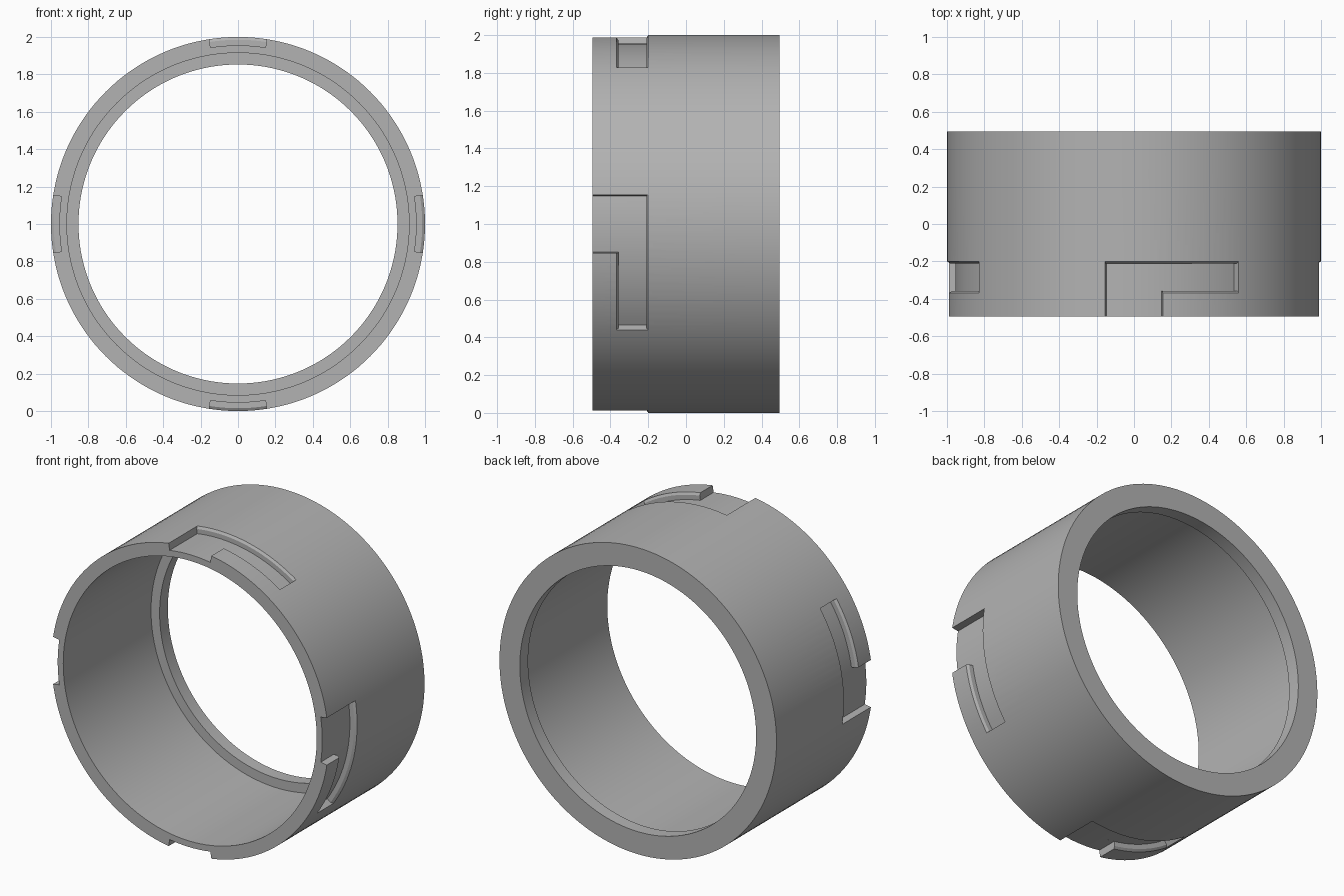
import bpy, bmesh, math

if "Cube" in bpy.data.objects:
    bpy.data.objects.remove(bpy.data.objects["Cube"])

SEG = 144
R_OUT, R_BORE, R_LIP = 1.0, 0.915, 0.853
Y0, Y1, Y_LIP = -0.495, 0.495, 0.41
FLOOR, CHAMFER = 0.955, 0.985

grey = bpy.data.materials.new("grey")
grey.diffuse_color = (0.45, 0.45, 0.45, 1)
grey.use_nodes = True
grey.node_tree.nodes["Principled BSDF"].inputs["Base Color"].default_value = grey.diffuse_color


def polar(r, a, y):
    """Point on the ring: angle runs from the top towards +x."""
    return (r * math.sin(a), y, 1 + r * math.cos(a))


def sweep(name, profiles, closed):
    """Join a list of (angle, [(r, y), ...]) sections into a solid."""
    bm = bmesh.new()
    rows = [[bm.verts.new(polar(r, a, y)) for r, y in sec] for a, sec in profiles]
    n = len(rows[0])
    for i in range(len(rows) if closed else len(rows) - 1):
        p, q = rows[i], rows[(i + 1) % len(rows)]
        for j in range(n):
            k = (j + 1) % n
            bm.faces.new((p[j], p[k], q[k], q[j]))
    if not closed:
        bm.faces.new(rows[0])
        bm.faces.new(rows[-1])
    bmesh.ops.recalc_face_normals(bm, faces=bm.faces)
    mesh = bpy.data.meshes.new(name)
    bm.to_mesh(mesh)
    bm.free()
    mesh.materials.append(grey)
    ob = bpy.data.objects.new(name, mesh)
    bpy.context.collection.objects.link(ob)
    return ob


def slot_cutter(name, a0, a1, y0, y1):
    """Curved block with a chamfered mouth on its long edges."""
    c = 0.01
    sec = [(FLOOR, y0 + c), (CHAMFER, y0 + c), (R_OUT, y0), (1.05, y0),
           (1.05, y1), (R_OUT, y1), (CHAMFER, y1 - c), (FLOOR, y1 - c)]
    n = max(6, round((a1 - a0) * SEG / math.tau))
    return sweep(name, [(a0 + (a1 - a0) * i / n, sec) for i in range(n + 1)], False)


# Collar with an inner lip at the back
section = [(R_OUT, Y0), (R_OUT, Y1), (R_LIP, Y1), (R_LIP, Y_LIP),
           (R_BORE, Y_LIP), (R_BORE, Y0)]
collar = sweep("collar", [(math.tau * i / SEG, section) for i in range(SEG)], True)

# Four L-shaped bayonet slots: an open mouth and a channel running clockwise
mouth, end = math.asin(0.154), math.asin(0.56)
cutters = []
for k in range(4):
    t = k * math.pi / 2
    cutters.append(slot_cutter("mouth_cutter", t - mouth, t + mouth, -0.6, -0.2))
    cutters.append(slot_cutter("channel_cutter", t + mouth - 0.06, t + end, -0.368, -0.2))

bpy.context.view_layer.objects.active = collar
collar.select_set(True)
for cutter in cutters:
    mod = collar.modifiers.new("slot", 'BOOLEAN')
    mod.operation = 'DIFFERENCE'
    mod.solver = 'EXACT'
    mod.object = cutter
    bpy.ops.object.modifier_apply(modifier=mod.name)
for cutter in cutters:
    bpy.data.objects.remove(cutter)

bpy.ops.object.shade_smooth_by_angle(angle=math.radians(25))
